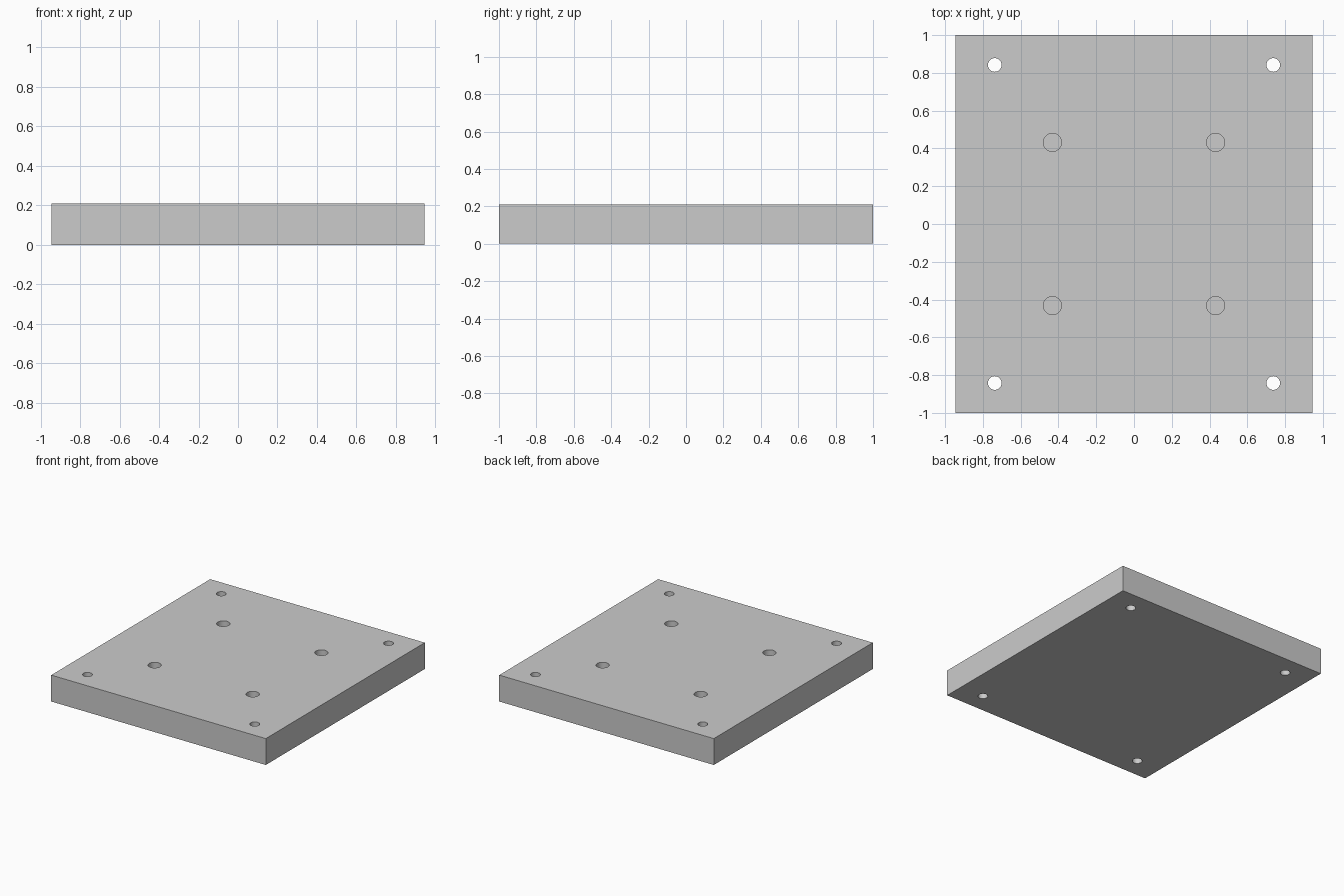
import bpy
import math

if "Cube" in bpy.data.objects:
    bpy.data.objects.remove(bpy.data.objects["Cube"])

W, L, H = 1.89, 2.0, 0.21


def drill(plate, name, x, y, radius, floor_z):
    """Cut a vertical round hole from the top down to floor_z."""
    top = H + 0.05
    bpy.ops.mesh.primitive_cylinder_add(
        vertices=48, radius=radius, depth=top - floor_z,
        location=(x, y, (top + floor_z) / 2))
    cutter = bpy.context.object
    cutter.name = name
    mod = plate.modifiers.new(name, 'BOOLEAN')
    mod.operation = 'DIFFERENCE'
    mod.solver = 'EXACT'
    mod.object = cutter
    bpy.context.view_layer.objects.active = plate
    bpy.ops.object.modifier_apply(modifier=mod.name)
    bpy.data.objects.remove(cutter)


# Plate slab
bpy.ops.mesh.primitive_cube_add(size=1, location=(0, 0, H / 2))
plate = bpy.context.object
plate.name = "mounting_plate"
plate.scale = (W, L, H)
bpy.ops.object.transform_apply(location=True, rotation=False, scale=True)

for sx in (-1, 1):
    for sy in (-1, 1):
        # Through holes near the corners
        drill(plate, "corner_hole", sx * 0.737, sy * 0.842, 0.036, -0.05)
        # Blind holes around the middle
        drill(plate, "blind_hole", sx * 0.432, sy * 0.432, 0.048, H - 0.13)

# Smooth hole walls, sharp edges
bpy.ops.object.select_all(action='DESELECT')
plate.select_set(True)
bpy.context.view_layer.objects.active = plate
bpy.ops.object.shade_smooth_by_angle(angle=math.radians(30))
